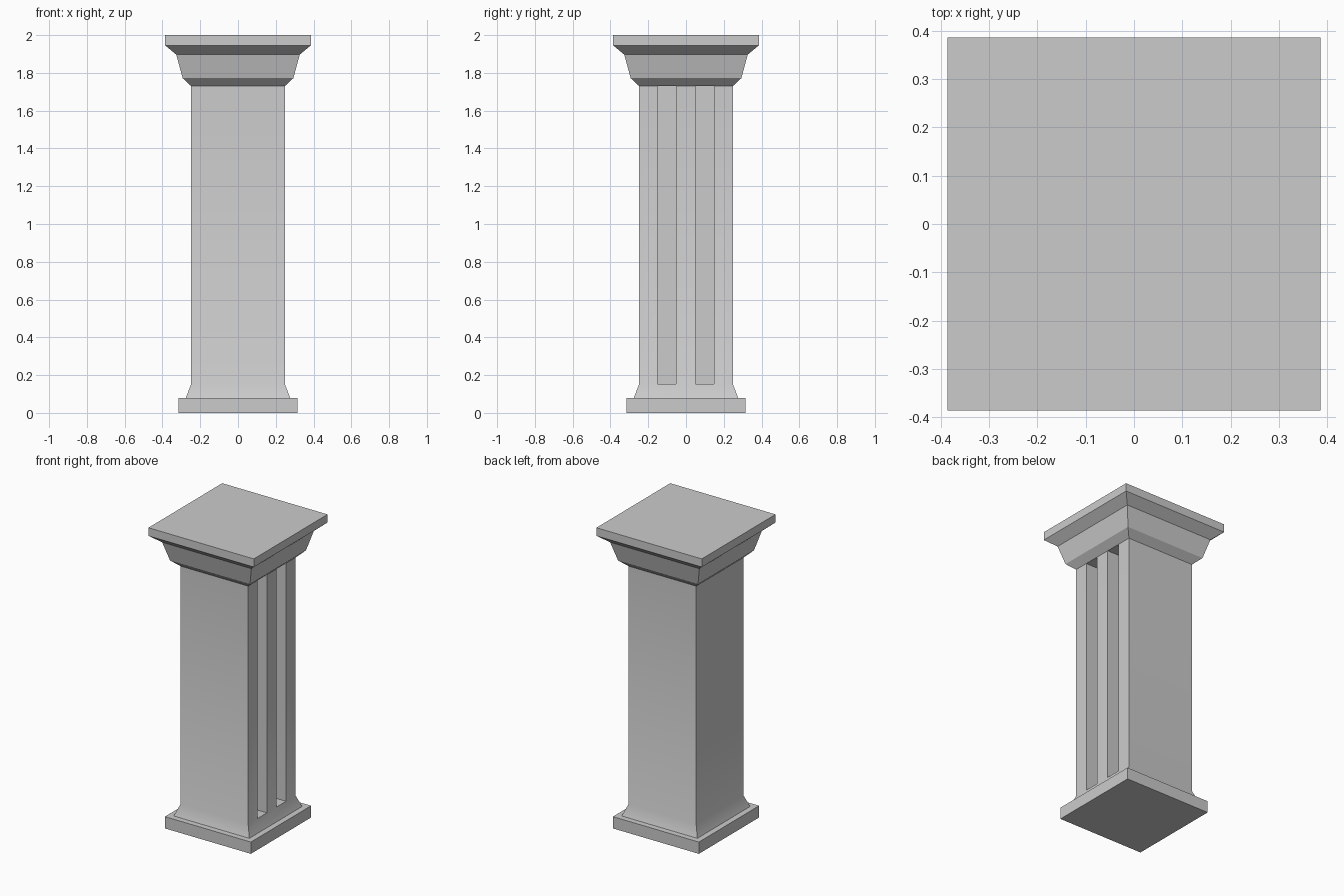
import bpy, bmesh, math

if "Cube" in bpy.data.objects:
    bpy.data.objects.remove(bpy.data.objects["Cube"])

# Square pillar profile: (half width, height) from floor to top
PROFILE = [(0.315, 0.0), (0.315, 0.078), (0.277, 0.078), (0.248, 0.153),
           (0.248, 1.73), (0.293, 1.772), (0.327, 1.897), (0.386, 1.946), (0.386, 2.0)]


def square_loft(name, profile):
    bm = bmesh.new()
    rings = [[bm.verts.new((sx * h, sy * h, z))
              for sx, sy in ((-1, -1), (1, -1), (1, 1), (-1, 1))] for h, z in profile]
    for a, b in zip(rings, rings[1:]):
        for i in range(4):
            j = (i + 1) % 4
            bm.faces.new((a[i], a[j], b[j], b[i]))
    bm.faces.new(rings[0][::-1])
    bm.faces.new(rings[-1])
    bmesh.ops.recalc_face_normals(bm, faces=bm.faces)
    mesh = bpy.data.meshes.new(name)
    bm.to_mesh(mesh)
    bm.free()
    obj = bpy.data.objects.new(name, mesh)
    bpy.context.collection.objects.link(obj)
    return obj


# Plinth, shaft and capital in one continuous body
pillar = square_loft("square_pillar", PROFILE)
bpy.context.view_layer.objects.active = pillar
pillar.select_set(True)

# Two vertical grooves sunk into the right side of the shaft
GROOVE_DEPTH, Z0, Z1 = 0.1, 0.153, 1.73
for y in (-0.102, 0.099):
    cutter = square_loft("groove_cutter", [(0.5, -0.5), (0.5, 0.5)])
    cutter.scale = (GROOVE_DEPTH * 2, 0.1, Z1 - Z0)
    cutter.location = (0.248, y, (Z0 + Z1) / 2)
    cutter.hide_render = True
    bpy.context.view_layer.update()
    mod = pillar.modifiers.new("groove", 'BOOLEAN')
    mod.operation = 'DIFFERENCE'
    mod.solver = 'EXACT'
    mod.object = cutter
    # Keep the cutter inside the shaft so the capital and foot stay whole
    cutter.scale.x = GROOVE_DEPTH + 0.0005
    cutter.location.x = 0.248 - GROOVE_DEPTH / 2 + 0.00025
    bpy.context.view_layer.update()
    bpy.ops.object.modifier_apply(modifier=mod.name)
    bpy.data.objects.remove(cutter)

# Soft shading where the foot flares into the shaft
bpy.ops.object.shade_smooth_by_angle(angle=math.radians(30))
